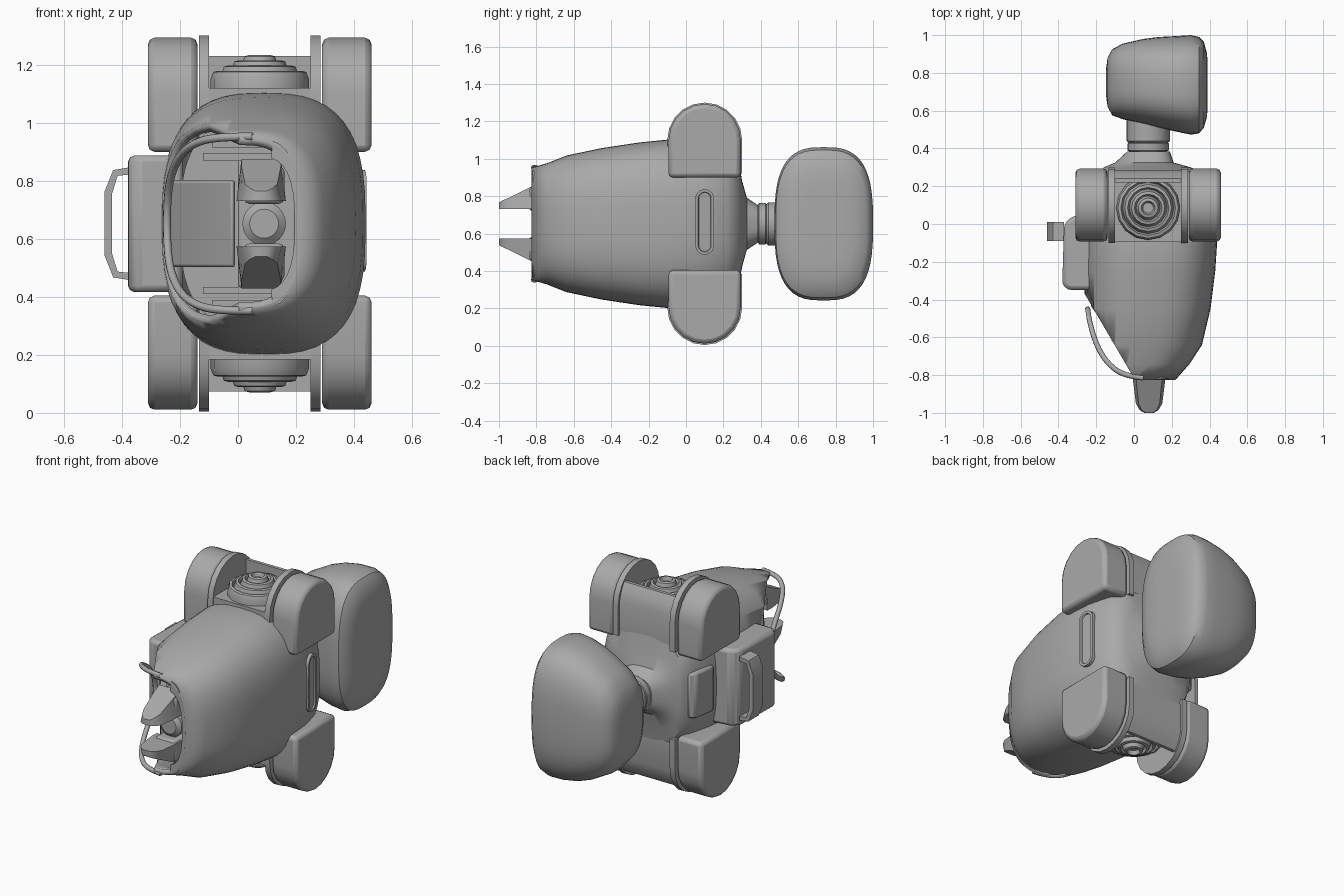
import bpy, bmesh
from math import sin, cos, pi
from mathutils import Vector

if "Cube" in bpy.data.objects:
    bpy.data.objects.remove(bpy.data.objects["Cube"])

grey = bpy.data.materials.new("plain grey")
grey.use_nodes = True
grey.diffuse_color = (0.4, 0.4, 0.4, 1)
grey.node_tree.nodes["Principled BSDF"].inputs["Base Color"].default_value = (0.4, 0.4, 0.4, 1)

MID_X, MID_Z = 0.08, 0.652   # centre lines of the body


def finish(name, bm, bevel=0.0, wall=0.0, mirror=False):
    """Turn a bmesh into an object; mirror adds a copy across the mid height."""
    if mirror:
        copy = bmesh.ops.duplicate(bm, geom=bm.verts[:] + bm.edges[:] + bm.faces[:])
        for v in copy["geom"]:
            if isinstance(v, bmesh.types.BMVert):
                v.co.z = 2 * MID_Z - v.co.z
    bmesh.ops.recalc_face_normals(bm, faces=bm.faces[:])
    mesh = bpy.data.meshes.new(name)
    bm.to_mesh(mesh)
    bm.free()
    mesh.materials.append(grey)
    ob = bpy.data.objects.new(name, mesh)
    bpy.context.collection.objects.link(ob)
    if wall:
        mod = ob.modifiers.new("wall", "SOLIDIFY")
        mod.thickness, mod.offset = wall, -1
    if bevel:
        mod = ob.modifiers.new("bevel", "BEVEL")
        mod.width, mod.segments = bevel, 2
    bpy.ops.object.select_all(action="DESELECT")
    ob.select_set(True)
    bpy.context.view_layer.objects.active = ob
    bpy.ops.object.shade_smooth_by_angle(angle=0.6)


def place(axis, t, a, b):
    return {"x": (t, a, b), "y": (a, t, b), "z": (a, b, t)}[axis]


def skin(rings, caps):
    bm = bmesh.new()
    rows = [[bm.verts.new(p) for p in ring] for ring in rings]
    n = len(rows[0])
    for r, s in zip(rows, rows[1:]):
        for i in range(n):
            bm.faces.new((r[i], r[(i + 1) % n], s[(i + 1) % n], s[i]))
    if caps[0]:
        bm.faces.new(rows[0])
    if caps[1]:
        bm.faces.new(rows[-1])
    return bm


def loft(axis, sections, power, caps=(True, True), n=48):
    """Sections are (position, a low, a high, half height)."""
    rings = []
    for t, lo, hi, half in sections:
        ring = []
        for i in range(n):
            c, s = cos(2 * pi * i / n), sin(2 * pi * i / n)
            u = abs(c) ** (2 / power) * (1 if c > 0 else -1)
            w = abs(s) ** (2 / power) * (1 if s > 0 else -1)
            ring.append(place(axis, t, (lo + hi) / 2 + u * (hi - lo) / 2, MID_Z + w * half))
        rings.append(ring)
    return skin(rings, caps)


def prism(name, axis, pts, lo, hi, **kw):
    rings = [[place(axis, t, a, b) for a, b in pts] for t in (lo, hi)]
    finish(name, skin(rings, (True, True)), **kw)


def block(name, x0, x1, y0, y1, z0, z1, **kw):
    prism(name, "z", [(x0, y0), (x1, y0), (x1, y1), (x0, y1)], z0, z1, **kw)


def lathe(name, axis, centre, profile, n=24, **kw):
    """Profile is (radius, position along the axis)."""
    rings = [[place(axis, t, centre[0] + r * cos(2 * pi * i / n), centre[1] + r * sin(2 * pi * i / n))
              for i in range(n)] for r, t in profile]
    finish(name, skin(rings, (True, True)), **kw)


# Torso shell, open at the front and cut diagonally on one side
bm = loft("y", [(-0.825, -0.22, 0.22, 0.30), (-0.74, -0.24, 0.295, 0.325),
                (-0.64, -0.25, 0.36, 0.365), (-0.45, -0.26, 0.405, 0.405),
                (-0.25, -0.265, 0.43, 0.435), (-0.1, -0.26, 0.44, 0.45),
                (0.08, -0.24, 0.43, 0.43), (0.22, -0.21, 0.4, 0.39), (0.28, -0.18, 0.35, 0.34),
                (0.3, -0.16, 0.3, 0.23), (0.325, -0.1, 0.21, 0.14), (0.385, -0.035, 0.19, 0.1)],
          2.8, (False, True))
bmesh.ops.bisect_plane(bm, geom=bm.verts[:] + bm.edges[:] + bm.faces[:], plane_co=(-0.22, -0.44, 0),
                       plane_no=Vector((-0.41, -0.24, 0)).normalized(), clear_outer=True)
finish("torso_shell", bm, wall=0.03)

# Thin bowed strap bridging the diagonal opening
upper = [(0.05, -0.815, 0.3), (-0.05, -0.805, 0.3), (-0.14, -0.74, 0.285), (-0.2, -0.64, 0.24),
         (-0.235, -0.52, 0.16), (-0.245, -0.45, 0.06)]
path = [(x, y, MID_Z + d) for x, y, d in upper] + [(x, y, MID_Z - d) for x, y, d in upper[::-1]]
curve = bpy.data.curves.new("opening_strap", "CURVE")
curve.dimensions = "3D"
curve.bevel_depth, curve.bevel_resolution = 0.014, 2
spline = curve.splines.new("NURBS")
spline.points.add(len(path) - 1)
for point, co in zip(spline.points, path):
    point.co = (*co, 1)
spline.use_endpoint_u = True
spline.order_u = 3
curve.materials.append(grey)
bpy.context.collection.objects.link(bpy.data.objects.new("opening_strap", curve))

# Half-round lip inside the front rim
arc = [pi * (i / 16 - 0.5) for i in range(17)]
lip = [(MID_X + w * cos(a) ** 0.75, MID_Z + h * abs(sin(a)) ** 0.75 * (1 if sin(a) > 0 else -1))
       for w, h, order in ((0.135, 0.29, arc[1:-1]), (0.115, 0.23, arc[-2:0:-1])) for a in order]
prism("front_lip", "y", lip, -0.82, -0.79)

# Machinery seen through the opening
finish("inner_bulkhead", loft("y", [(-0.42, -0.2, 0.34, 0.36), (-0.38, -0.2, 0.34, 0.36)], 2.8))
prism("belly_panel", "z", [(-0.235, -0.4), (-0.225, -0.44), (-0.02, -0.72), (-0.01, -0.7), (-0.01, -0.4)],
      MID_Z - 0.15, MID_Z + 0.15, bevel=0.01)
spine = [(0.05, -0.8)]
for k in range(6):
    y = -0.78 + k * 0.06
    spine += [(0.075, y), (0.075, y + 0.035), (0.05, y + 0.04), (0.05, y + 0.055)]
lathe("spine", "y", (0.09, MID_Z), spine)
block("hip_block", 0.02, 0.16, -0.84, -0.42, 0.72, 0.85, bevel=0.02, mirror=True)
for k, z in enumerate((0.87, 0.915)):
    block("inner_rib", -0.12 + 0.03 * k, 0.17, -0.62, -0.4, z, z + 0.025, mirror=True)
block("cross_brace", 0.0, 0.2, -0.7, -0.64, MID_Z - 0.22, MID_Z + 0.22, bevel=0.01)

# Two tapering prongs at the front
prong = [[(MID_X + w * u, y, z) for u, z in ((-1, 0.73), (1, 0.73), (0.8, top), (-0.8, top))]
         for y, w, top in ((-0.78, 0.085, 0.875), (-0.83, 0.085, 0.85),
                           (-0.95, 0.07, 0.79), (-0.985, 0.05, 0.775), (-1.0, 0.025, 0.765))]
finish("hip_prong", skin(prong, (True, True)), mirror=True)


# Shoulder pods: a flat base with a round outer end
def pod_outline(r, base):
    curve_pts = [(0.1 + r * cos(pi * i / 10), 1.1 + r * sin(pi * i / 10)) for i in range(11)]
    return curve_pts + [(0.1 - r, base), (0.1 + r, base)]


for name, lo, hi in (("outer_pod", -0.31, -0.14), ("inner_pod", 0.29, 0.46)):
    prism(name, "x", pod_outline(0.193, 0.9), lo, hi, bevel=0.022, mirror=True)
for name, lo, hi in (("outer_flange", -0.135, -0.1), ("inner_flange", 0.25, 0.285)):
    prism(name, "x", pod_outline(0.2, 0.92), lo, hi, mirror=True)

# Shoulder socket between the pods, with a domed, ringed joint
block("socket_base", -0.13, 0.28, -0.095, 0.26, 0.92, 1.12, mirror=True)
prism("socket_back_wall", "x", [(0.22, 0.95), (0.285, 0.95), (0.285, 1.13), (0.265, 1.19),
                                (0.24, 1.23), (0.22, 1.23)], -0.13, 0.28, mirror=True)
joint = [(0.17, 1.1), (0.17, 1.15)]
for k in range(4):
    r, z = 0.16 - 0.036 * k, 1.175 + 0.018 * k
    joint += [(r, z), (r - 0.015, z + 0.004), (r - 0.024, z - 0.02)]
lathe("shoulder_joint", "z", (0.075, 0.085), joint, n=16, mirror=True)

# Side pack with sloped top and carrying handle
prism("side_pack", "z", [(-0.19, -0.35), (-0.35, -0.35), (-0.38, -0.32), (-0.37, 0.0),
                         (-0.33, 0.04), (-0.19, 0.06)], MID_Z - 0.235, MID_Z + 0.235, bevel=0.025)
half = [(-0.37, 0.195), (-0.43, 0.185), (-0.46, 0.11)]
inner = [(-0.37, 0.17), (-0.415, 0.165), (-0.435, 0.1)]
outline = ([(x, MID_Z + d) for x, d in half] + [(x, MID_Z - d) for x, d in half[::-1]]
           + [(x, MID_Z - d) for x, d in inner] + [(x, MID_Z + d) for x, d in inner[::-1]])
prism("pack_handle", "y", outline, -0.09, 0.01)

# Collar panel on the pack side, slot frame nearly flush on the other side
prism("collar_panel", "z", [(-0.2, 0.08), (-0.25, 0.08), (-0.23, 0.23), (-0.19, 0.26)],
      MID_Z - 0.14, MID_Z + 0.14, bevel=0.015)


def slot_ring(x, w, h):
    pts = []
    for i in range(24):
        c, s = cos(2 * pi * (i + 0.5) / 24), sin(2 * pi * (i + 0.5) / 24)
        pts.append((x - 0.15 * w * c, 0.1 + w * c, MID_Z + 0.01 + w * s + (h - w) * (1 if s > 0 else -1)))
    return pts


finish("slot_frame", skin([slot_ring(0.4, 0.05, 0.175), slot_ring(0.436, 0.05, 0.175),
                           slot_ring(0.436, 0.035, 0.16), slot_ring(0.428, 0.032, 0.157)],
                          (True, True)))

# Neck and smooth head, domed on the pack side
lathe("neck", "y", (0.075, MID_Z), [(0.1, 0.36), (0.1, 0.385), (0.11, 0.39), (0.11, 0.425),
                                    (0.105, 0.43), (0.115, 0.44), (0.115, 0.6)])
finish("head", loft("x", [(-0.148, 0.68, 0.82, 0.09), (-0.14, 0.62, 0.88, 0.17),
                          (-0.115, 0.575, 0.925, 0.235), (-0.06, 0.555, 0.955, 0.3),
                          (0.05, 0.53, 0.98, 0.36), (0.13, 0.51, 0.99, 0.39),
                          (0.22, 0.49, 0.995, 0.408), (0.3, 0.473, 1.0, 0.41),
                          (0.345, 0.48, 0.99, 0.395), (0.37, 0.51, 0.965, 0.36),
                          (0.387, 0.57, 0.9, 0.28), (0.39, 0.64, 0.84, 0.2)], 2.9))
